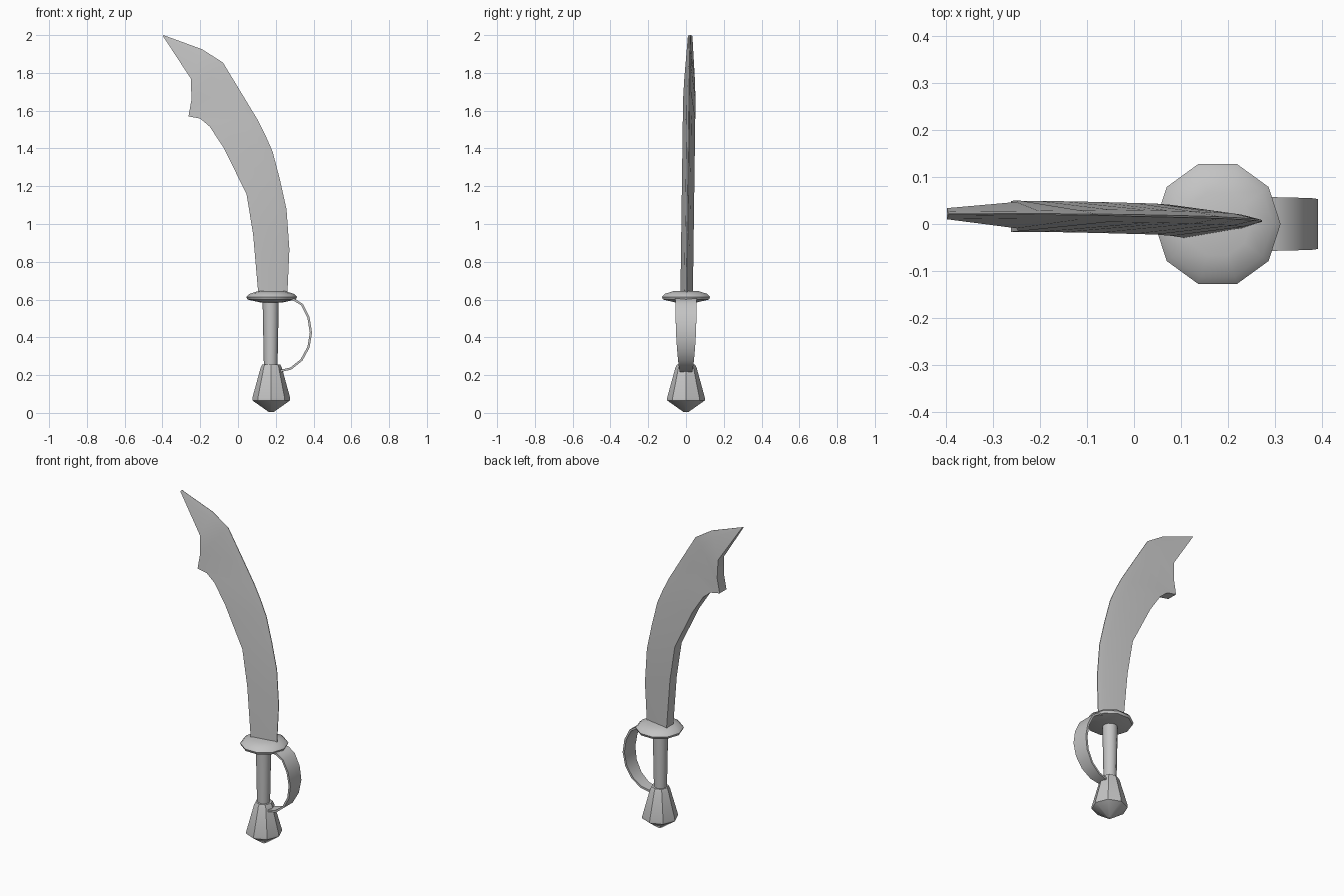
import bpy, bmesh, math

cube = bpy.data.objects.get("Cube")
if cube:
    bpy.data.objects.remove(cube, do_unlink=True)

steel = bpy.data.materials.new("grey_steel")
steel.use_nodes = True
GREY = (0.55, 0.55, 0.55, 1)
steel.diffuse_color = GREY
steel.node_tree.nodes["Principled BSDF"].inputs["Base Color"].default_value = GREY


def finish(name, bm, angle):
    bmesh.ops.recalc_face_normals(bm, faces=bm.faces)
    mesh = bpy.data.meshes.new(name)
    bm.to_mesh(mesh)
    bm.free()
    mesh.materials.append(steel)
    obj = bpy.data.objects.new(name, mesh)
    bpy.context.collection.objects.link(obj)
    bpy.ops.object.select_all(action='DESELECT')
    obj.select_set(True)
    bpy.context.view_layer.objects.active = obj
    bpy.ops.object.shade_smooth_by_angle(angle=math.radians(angle))
    return obj


def loft(name, rings, angle):
    """Skin closed rings of equal size and cap both ends."""
    bm = bmesh.new()
    loops = [[bm.verts.new(p) for p in ring] for ring in rings]
    for a, b in zip(loops, loops[1:]):
        n = len(a)
        for i in range(n):
            j = (i + 1) % n
            bm.faces.new((a[i], a[j], b[j], b[i]))
    bm.faces.new(loops[0])
    bm.faces.new(loops[-1])
    return finish(name, bm, angle)


def turned(name, x, profile, sides, angle):
    """Solid of revolution about a vertical axis; profile is (radius, z)."""
    turn = 2 * math.pi / sides
    rings = [[(x + r * math.cos(i * turn), r * math.sin(i * turn), z)
              for i in range(sides)] for r, z in profile]
    return loft(name, rings, angle)


# Blade: wedge section, thick along the inner curve, keen on the outer one
outer = [(.26, .6), (.272, .865), (.257, 1.077), (.222, 1.235), (.183, 1.384),
         (.145, 1.47), (.103, 1.553), (.008, 1.71), (-.08, 1.855),
         (-.19, 1.925), (-.395, 2.0)]
inner = [(.11, .6), (.08, .945), (.045, 1.16), (0, 1.25), (-.077, 1.405),
         (-.15, 1.516), (-.2, 1.558), (-.262, 1.57), (-.246, 1.66),
         (-.25, 1.77), (-.398, 1.996)]


def blade_ring(o, i):
    ring = []
    for t, half in ((1, .033), (.22, .013), (0, .002), (0, -.002), (.22, -.013), (1, -.033)):
        x = o[0] + (i[0] - o[0]) * t
        z = o[1] + (i[1] - o[1]) * t
        lean = .003 + .019 * (z - .6) / 1.4
        taper = 1 - .65 * max(0, (z - 1.7) / .3)
        ring.append((x, lean + half * taper, z))
    return ring


loft("blade", [blade_ring(o, i) for o, i in zip(outer, inner)], 50)

# Hilt: ten-sided guard, grip and faceted pommel
turned("hand_guard", .178, [(.06, .585), (.128, .6), (.134, .614), (.118, .63),
                            (.07, .645)], 10, 40)
turned("grip", .173, [(.036, .24), (.043, .6)], 10, 40)
turned("pommel", .176, [(.012, .004), (.1, .066), (.1, .08), (.056, .24),
                        (.048, .256)], 8, 40)

# Knuckle bow: flat strip swept from guard to pommel, narrowing downwards
path = [(.27, .603), (.30, .598), (.34, .572), (.373, .505), (.386, .425),
        (.373, .347), (.336, .28), (.28, .235), (.225, .222)]
widths = [.057, .057, .056, .055, .053, .048, .042, .036, .032]
rings = []
for k, ((x, z), w) in enumerate(zip(path, widths)):
    a, b = path[max(k - 1, 0)], path[min(k + 1, len(path) - 1)]
    dx, dz = b[0] - a[0], b[1] - a[1]
    length = math.hypot(dx, dz)
    nx, nz = -dz / length * .006, dx / length * .006
    rings.append([(x + s * nx, y * w, z + s * nz)
                  for s, y in ((1, 1), (1, -1), (-1, -1), (-1, 1))])
loft("knuckle_bow", rings, 50)
